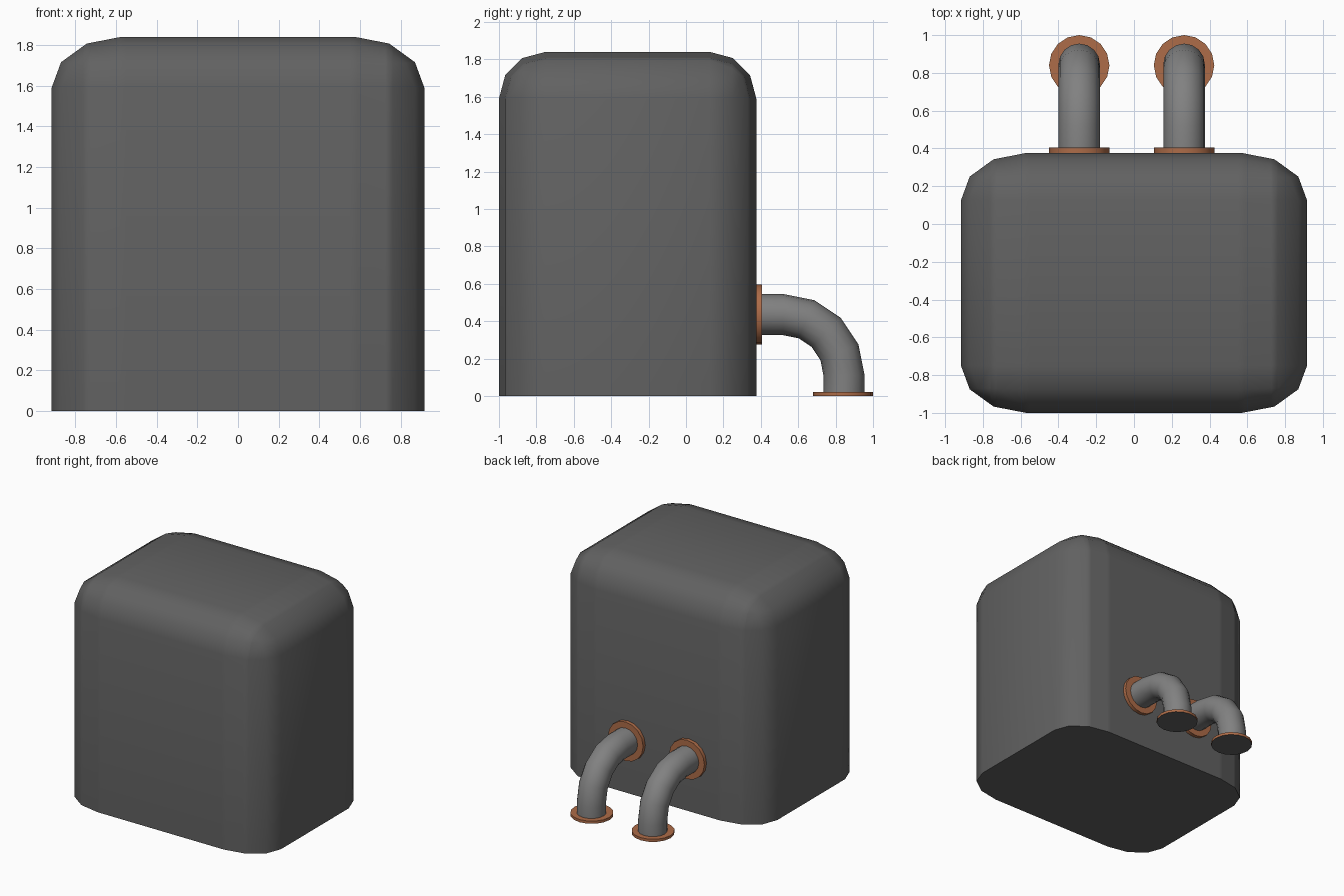
import bpy, bmesh
from math import sin, cos, pi, radians
from mathutils import Matrix, Vector

if "Cube" in bpy.data.objects:
    bpy.data.objects.remove(bpy.data.objects["Cube"])


def material(name, rgb):
    m = bpy.data.materials.new(name)
    m.diffuse_color = (*rgb, 1)
    m.use_nodes = True
    m.node_tree.nodes["Principled BSDF"].inputs["Base Color"].default_value = m.diffuse_color
    return m


DARK = material("dark_grey", (0.12, 0.12, 0.12))
GREY = material("pipe_grey", (0.22, 0.22, 0.22))
COPPER = material("copper", (0.42, 0.15, 0.065))


def finish(bm, name, mats):
    bmesh.ops.recalc_face_normals(bm, faces=bm.faces)
    me = bpy.data.meshes.new(name)
    bm.to_mesh(me)
    bm.free()
    ob = bpy.data.objects.new(name, me)
    bpy.context.collection.objects.link(ob)
    for m in mats:
        me.materials.append(m)
    bpy.ops.object.select_all(action='DESELECT')
    ob.select_set(True)
    bpy.context.view_layer.objects.active = ob
    bpy.ops.object.shade_smooth_by_angle(angle=radians(42))
    return ob


# body: block with rounded sides and top, flat underside
STRETCH = 1.38
Y0, Y1, H = -1.0, 0.376, 1.84
YC = (Y0 + Y1) / 2
bm = bmesh.new()
bmesh.ops.create_cube(bm, size=1)
for v in bm.verts:
    v.co = (v.co.x * 1.832 / STRETCH, v.co.y * (Y1 - Y0) + YC, (v.co.z + 0.5) * H)
rim = [e for e in bm.edges if max(v.co.z for v in e.verts) > 0.1]
bmesh.ops.bevel(bm, geom=rim, offset=0.25, segments=3, profile=0.5, affect='EDGES')
for v in bm.verts:
    v.co.x *= STRETCH

# copper bands sunk into grooves that deepen towards the top
BANDS = [(0.552, 0.587), (0.726, 0.76)]
BAND_Z = 0.06


def cut(co, no):
    bmesh.ops.bisect_plane(bm, geom=bm.verts[:] + bm.edges[:] + bm.faces[:],
                           plane_co=co, plane_no=no)


for lo, hi in BANDS:
    for x in (lo, hi, -lo, -hi):
        cut((x, 0, 0), (1, 0, 0))
cut((0, 0, BAND_Z), (0, 0, 1))
for lo, hi in BANDS:
    for s in (1, -1):
        faces = []
        for f in bm.faces:
            c = f.calc_center_median()
            if lo < c.x * s < hi and c.z > BAND_Z:
                faces.append(f)
        geom = bmesh.ops.extrude_face_region(bm, geom=faces)['geom']
        for g in geom:
            if isinstance(g, bmesh.types.BMVert):
                t = (g.co.z - BAND_Z) / (H - BAND_Z)
                g.co.y = YC + (g.co.y - YC) * (1 - 0.003 - 0.01 * t)
                g.co.z -= 0.02 * t
            elif isinstance(g, bmesh.types.BMFace):
                g.material_index = 1
finish(bm, "body", [DARK, COPPER])

# pipes: elbow swept from the back wall down to the ground, with two flanges
SIDES, R = 16, 0.11
BEND_Y, BEND_Z, BEND_R = 0.52, 0.11, 0.325
path = [(0.36, BEND_Z + BEND_R, pi / 2)]
path += [(BEND_Y + BEND_R * cos(a), BEND_Z + BEND_R * sin(a), a)
         for a in (pi / 2 * (1 - i / 4) for i in range(5))]
path += [(BEND_Y + BEND_R, 0.01, 0)]


def pipe(name, x):
    bm = bmesh.new()
    rings = []
    for y, z, a in path:
        out = Vector((0, cos(a), sin(a)))
        rings.append([bm.verts.new(Vector((x, y, z)) + R * (
            Vector((cos(t), 0, 0)) + out * sin(t)))
            for t in (2 * pi * k / SIDES for k in range(SIDES))])
    for a, b in zip(rings, rings[1:]):
        for k in range(SIDES):
            n = (k + 1) % SIDES
            bm.faces.new((a[k], a[n], b[n], b[k]))
    bm.faces.new(rings[0])
    bm.faces.new(rings[-1])
    finish(bm, name, [GREY])


def flange(name, loc, thick, rot=0):
    bm = bmesh.new()
    m = Matrix.Translation(loc) @ Matrix.Rotation(rot, 4, 'X')
    bmesh.ops.create_cone(bm, cap_ends=True, segments=SIDES, radius1=0.16,
                          radius2=0.16, depth=thick, matrix=m)
    for f in bm.faces:
        if f.calc_center_median().z < 0.001:
            f.material_index = 1
    finish(bm, name, [COPPER, DARK])


for side, x in (("left", -0.29), ("right", 0.265)):
    pipe(side + "_pipe", x)
    flange(side + "_wall_flange", (x, 0.388, BEND_Z + BEND_R), 0.034, pi / 2)
    flange(side + "_floor_flange", (x, 0.84, 0.011), 0.022)
